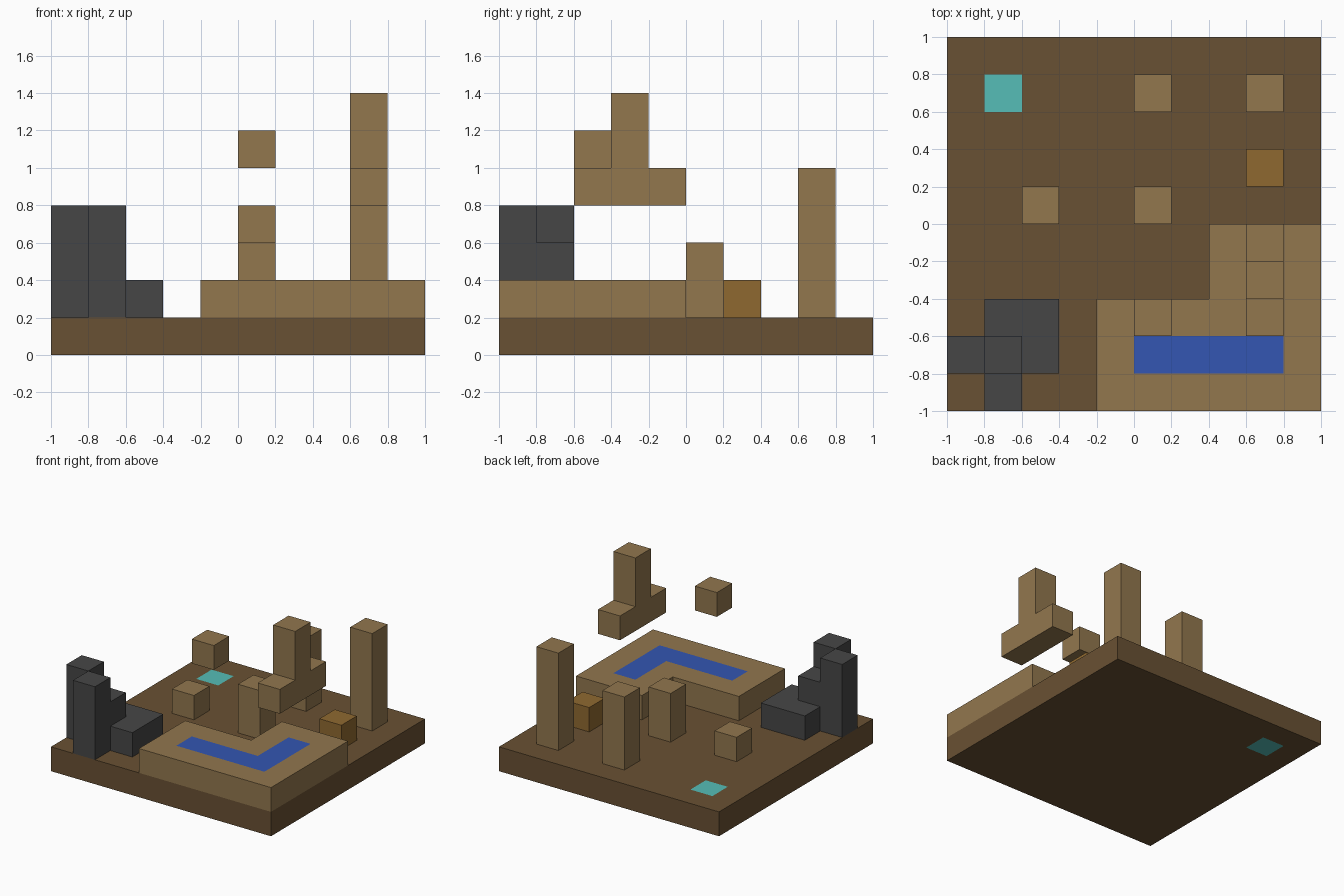
import bpy
import bmesh
from mathutils import Vector

if "Cube" in bpy.data.objects:
    bpy.data.objects.remove(bpy.data.objects["Cube"], do_unlink=True)

CELL = 0.2
HALF = 1.0


def material(name, rgb):
    mat = bpy.data.materials.new(name)
    mat.use_nodes = True
    mat.diffuse_color = (*rgb, 1)
    mat.node_tree.nodes["Principled BSDF"].inputs["Base Color"].default_value = (*rgb, 1)
    return mat


soil = material("dark_soil", (0.141, 0.082, 0.033))
sand = material("tan_block", (0.287, 0.184, 0.076))
amber = material("amber_wood", (0.275, 0.141, 0.030))
stone = material("charcoal_stone", (0.061, 0.061, 0.061))
water = material("blue_water", (0.033, 0.093, 0.445))
teal = material("teal_tile", (0.093, 0.515, 0.474))


def box(x, y, z, w=1, d=1, h=1):
    """Set of grid cells filling a box, counted from the front left corner."""
    return {(i, j, k) for i in range(x, x + w)
            for j in range(y, y + d) for k in range(z, z + h)}


def build(name, cells, mat):
    """Skin a set of cells with faces on its outer sides only."""
    bm = bmesh.new()
    for cell in sorted(cells):
        centre = Vector(cell) + Vector((0.5, 0.5, 0.5))
        for axis in range(3):
            for sign in (-1, 1):
                normal = Vector((0, 0, 0))
                normal[axis] = sign
                if tuple(int(c + n) for c, n in zip(cell, normal)) in cells:
                    continue
                u = Vector((0, 0, 0))
                u[(axis + 1) % 3] = 0.5
                v = normal.cross(u)
                mid = centre + normal / 2
                corners = (mid - u - v, mid + u - v, mid + u + v, mid - u + v)
                bm.faces.new([bm.verts.new(p * CELL - Vector((HALF, HALF, 0)))
                              for p in corners])
    bmesh.ops.remove_doubles(bm, verts=bm.verts, dist=0.001)
    mesh = bpy.data.meshes.new(name)
    bm.to_mesh(mesh)
    bm.free()
    mesh.materials.append(mat)
    obj = bpy.data.objects.new(name, mesh)
    bpy.context.collection.objects.link(obj)


# Ground slab with a tile set through it
tile = box(1, 8, 0)
build("ground", box(0, 0, 0, 10, 10) - tile, soil)
build("teal_tile", tile, teal)

# Raised terrace holding an L-shaped pool
pool = box(5, 1, 1, 4) | box(8, 1, 1, 1, 3)
terrace = box(4, 0, 1, 6, 3) | box(7, 3, 1, 3, 2)
build("terrace", terrace - pool, sand)
build("pool", pool, water)

# Standing pillars
build("tall_pillar", box(8, 8, 1, h=4), sand)
build("back_pillar", box(5, 8, 1, h=3), sand)
build("middle_pillar", box(5, 5, 1, h=2), sand)
build("short_pillar", box(2, 5, 1), sand)
build("amber_block", box(8, 6, 1), amber)

# Floating blocks
build("floating_tower", box(8, 2, 4, d=3) | box(8, 3, 5, h=2), sand)
build("floating_block", box(5, 2, 5), sand)

# Stepped rocks
rocks = box(0, 1, 1, h=3) | box(1, 0, 1, h=3) | box(1, 1, 1, h=2) | box(2, 1, 1) | box(1, 2, 1, w=2)
build("rocks", rocks, stone)
